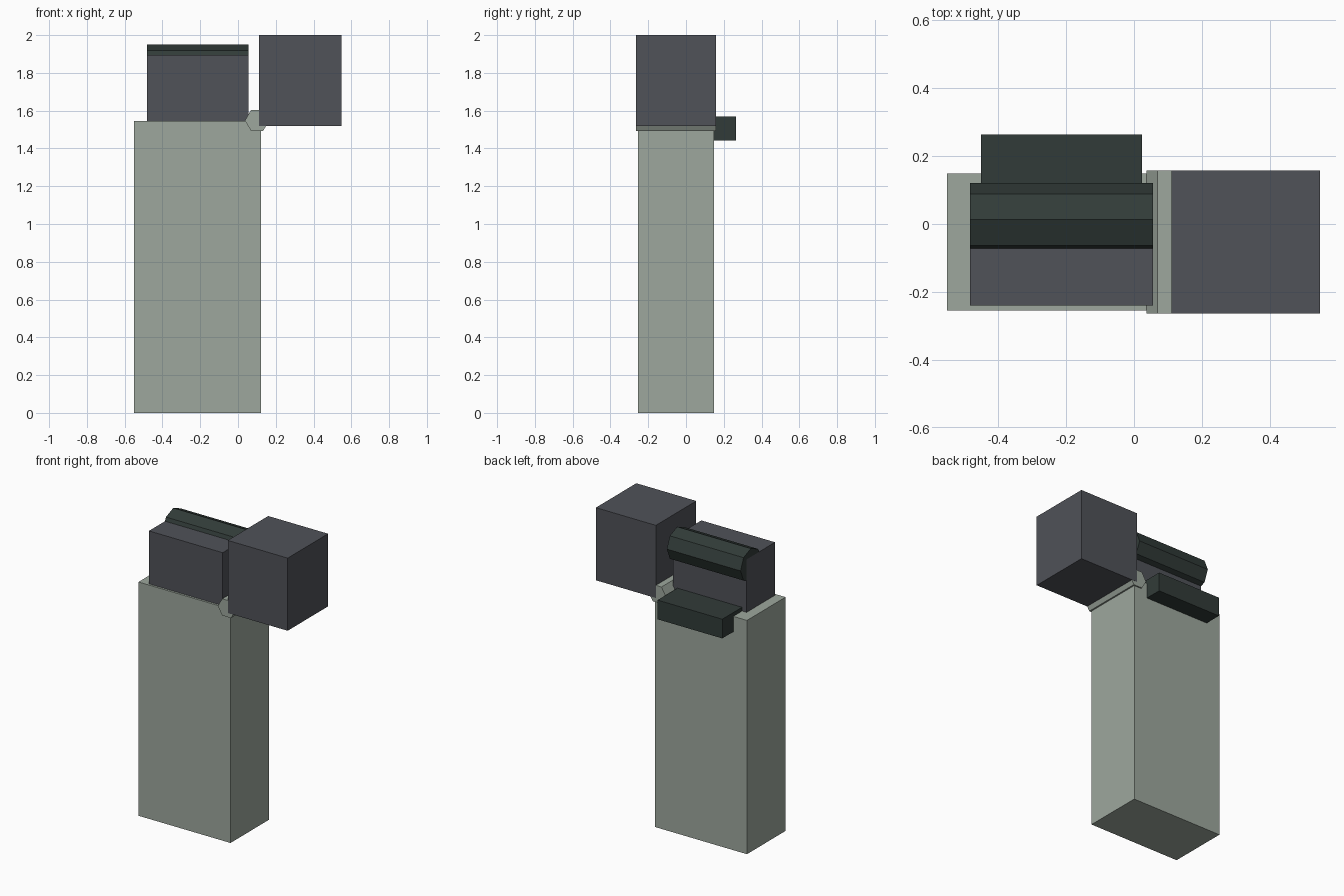
import bpy, bmesh, math
from mathutils import Matrix, Vector

if "Cube" in bpy.data.objects:
    bpy.data.objects.remove(bpy.data.objects["Cube"])


def material(name, rgb):
    m = bpy.data.materials.new(name)
    m.diffuse_color = (*rgb, 1)
    m.use_nodes = True
    m.node_tree.nodes["Principled BSDF"].inputs["Base Color"].default_value = m.diffuse_color
    return m


PALE = material("pale grey green", (0.34, 0.39, 0.34))
SLATE = material("slate grey", (0.08, 0.084, 0.098))
DARK = material("dark green grey", (0.031, 0.044, 0.040))


def finish(name, bm, mat):
    bmesh.ops.recalc_face_normals(bm, faces=bm.faces)
    mesh = bpy.data.meshes.new(name)
    bm.to_mesh(mesh)
    bm.free()
    mesh.materials.append(mat)
    bpy.context.collection.objects.link(bpy.data.objects.new(name, mesh))


def box(name, lo, hi, mat):
    lo, hi = Vector(lo), Vector(hi)
    bm = bmesh.new()
    bmesh.ops.create_cube(bm, size=1, matrix=Matrix.Translation((lo + hi) / 2)
                          @ Matrix.Diagonal((*(hi - lo), 1)))
    finish(name, bm, mat)


def prism(name, sides, radius, axis, centre, length, mat):
    """Low-poly cylinder lying along x or y."""
    # both turns leave a vertex pointing along the cross-section axes
    turn = Matrix.Rotation(math.pi / 2, 4, 'Y' if axis == 'X' else 'X')
    bm = bmesh.new()
    bmesh.ops.create_circle(bm, cap_ends=True, segments=sides, radius=radius)
    # put the first vertex exactly on local x
    first = max(bm.verts, key=lambda v: v.co.y)
    angle = math.atan2(first.co.y, first.co.x)
    bmesh.ops.rotate(bm, verts=bm.verts, matrix=Matrix.Rotation(-angle, 3, 'Z'))
    bmesh.ops.translate(bm, verts=bm.verts, vec=(0, 0, -length / 2))
    ext = bmesh.ops.extrude_face_region(bm, geom=bm.faces[:])
    new = [g for g in ext["geom"] if isinstance(g, bmesh.types.BMVert)]
    bmesh.ops.translate(bm, verts=new, vec=(0, 0, length))
    bmesh.ops.transform(bm, verts=bm.verts, matrix=Matrix.Translation(centre) @ turn)
    finish(name, bm, mat)


# case, opened lid and wind guard
box("body", (-0.55, -0.254, 0), (0.123, 0.149, 1.545), PALE)
box("lid", (0.11, -0.264, 1.52), (0.548, 0.158, 2.0), SLATE)
box("wind_guard", (-0.483, -0.24, 1.5), (0.056, 0.057, 1.895), SLATE)

# hinge barrel between body and lid
prism("hinge", 6, 0.064, 'Y', (0.101, -0.053, 1.548), 0.421, PALE)

# spark wheel and thumb lever at the back
prism("spark_wheel", 8, 0.107, 'X', (-0.2135, 0.013, 1.843), 0.539, DARK)
box("thumb_lever", (-0.45, 0.03, 1.443), (0.023, 0.264, 1.57), DARK)
